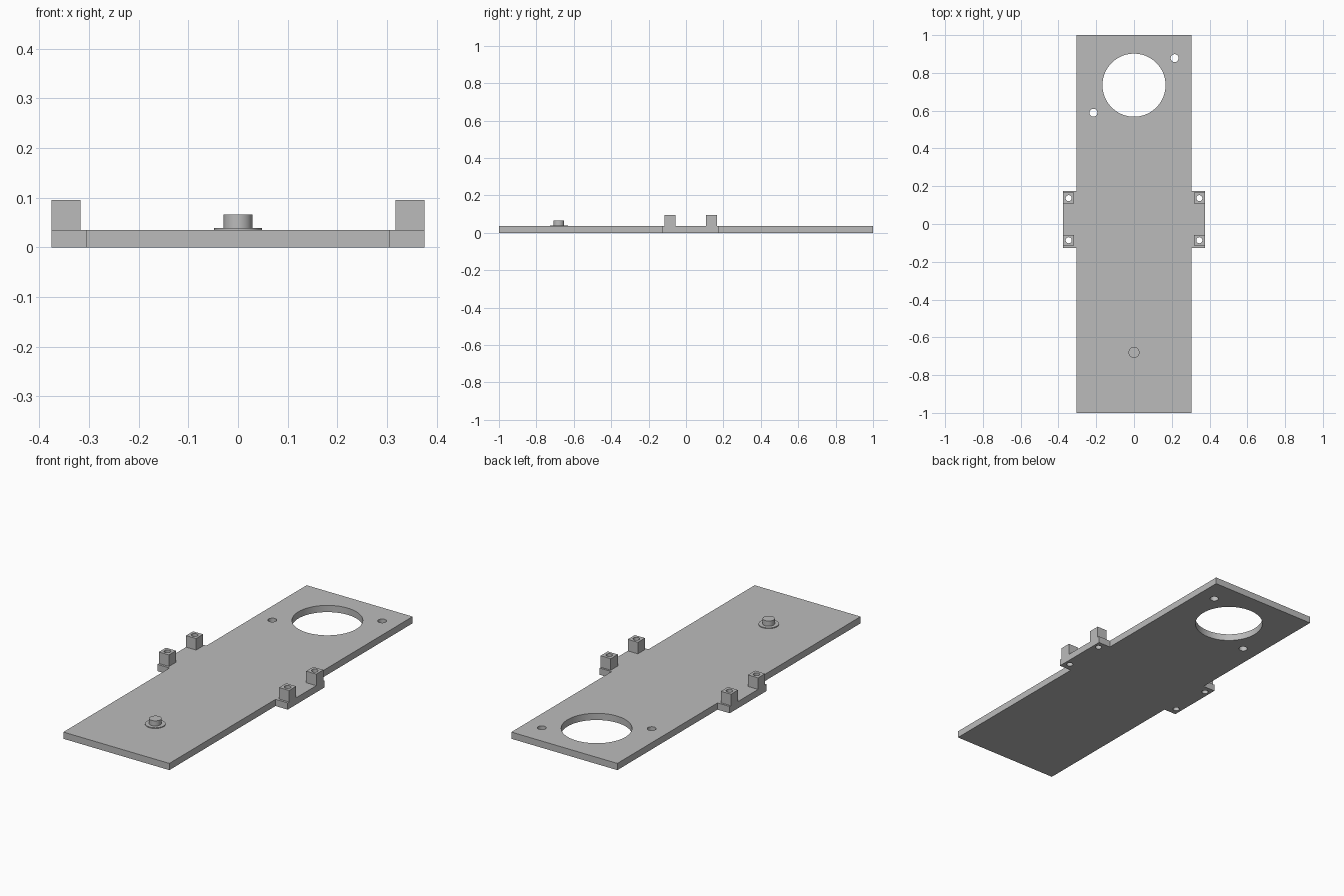
import bpy
import bmesh
from math import cos, sin, tau, radians

cube = bpy.data.objects.get("Cube")
if cube:
    bpy.data.objects.remove(cube, do_unlink=True)

# Single plain grey material
grey = bpy.data.materials.new("plain grey")
grey.use_nodes = True
colour = (0.5, 0.5, 0.5, 1)
grey.diffuse_color = colour
grey.node_tree.nodes["Principled BSDF"].inputs["Base Color"].default_value = colour


def circle(x, y, r, n=48):
    return [(x + r * cos(tau * i / n), y + r * sin(tau * i / n)) for i in range(n)]


def box(x0, x1, y0, y1):
    return [(x0, y0), (x1, y0), (x1, y1), (x0, y1)]


def slab(name, outlines, z0, z1):
    """Extrude a flat outline between two heights; later outlines are holes."""
    curve = bpy.data.curves.new(name, "CURVE")
    curve.dimensions = "2D"
    curve.fill_mode = "BOTH"
    curve.extrude = (z1 - z0) / 2
    for points in outlines:
        spline = curve.splines.new("POLY")
        spline.points.add(len(points) - 1)
        for p, (x, y) in zip(spline.points, points):
            p.co = (x, y, 0, 1)
        spline.use_cyclic_u = True
    obj = bpy.data.objects.new(name, curve)
    bpy.context.collection.objects.link(obj)
    obj.location.z = (z0 + z1) / 2
    bpy.ops.object.select_all(action="DESELECT")
    obj.select_set(True)
    bpy.context.view_layer.objects.active = obj
    bpy.ops.object.convert(target="MESH")
    obj = bpy.context.object
    bm = bmesh.new()
    bm.from_mesh(obj.data)
    bmesh.ops.remove_doubles(bm, verts=bm.verts, dist=1e-5)
    bmesh.ops.recalc_face_normals(bm, faces=bm.faces)
    bm.to_mesh(obj.data)
    bm.free()
    obj.data.materials.clear()
    obj.data.materials.append(grey)
    bpy.ops.object.shade_smooth_by_angle(angle=radians(30))
    return obj


TOP = 0.035
HALF, WING = 0.305, 0.375          # half widths of the plate and of its side tabs
TAB_BACK, TAB_FRONT = 0.176, -0.127
POST_X, POST_YS, POST_HALF = 0.346, (0.137, -0.086), 0.029
BORE = 0.016

# Base plate with side tabs, drawn as one right half and mirrored
right = [(HALF, -1), (HALF, TAB_FRONT), (WING, TAB_FRONT),
         (WING, TAB_BACK), (HALF, TAB_BACK), (HALF, 1)]
outline = right + [(-x, y) for x, y in reversed(right)]
posts = [(side * POST_X, y) for side in (1, -1) for y in POST_YS]
holes = [circle(0, 0.735, 0.167, 96),
         circle(0.215, 0.878, 0.021), circle(-0.215, 0.589, 0.021)]
holes += [circle(x, y, BORE, 32) for x, y in posts]
slab("base_plate", [outline] + holes, 0, TOP)

# Four square posts with bores
for x, y in posts:
    name = ("left" if x > 0 else "right") + ("_back" if y > 0 else "_front") + "_post"
    h = POST_HALF
    slab(name, [box(x - h, x + h, y - h, y + h), circle(x, y, BORE, 32)], TOP, 0.095)

# Round pivot pin on a thin washer
slab("pivot_washer", [circle(0, -0.68, 0.048)], TOP, 0.039)
slab("pivot_pin", [circle(0, -0.68, 0.029)], 0.039, 0.066)
